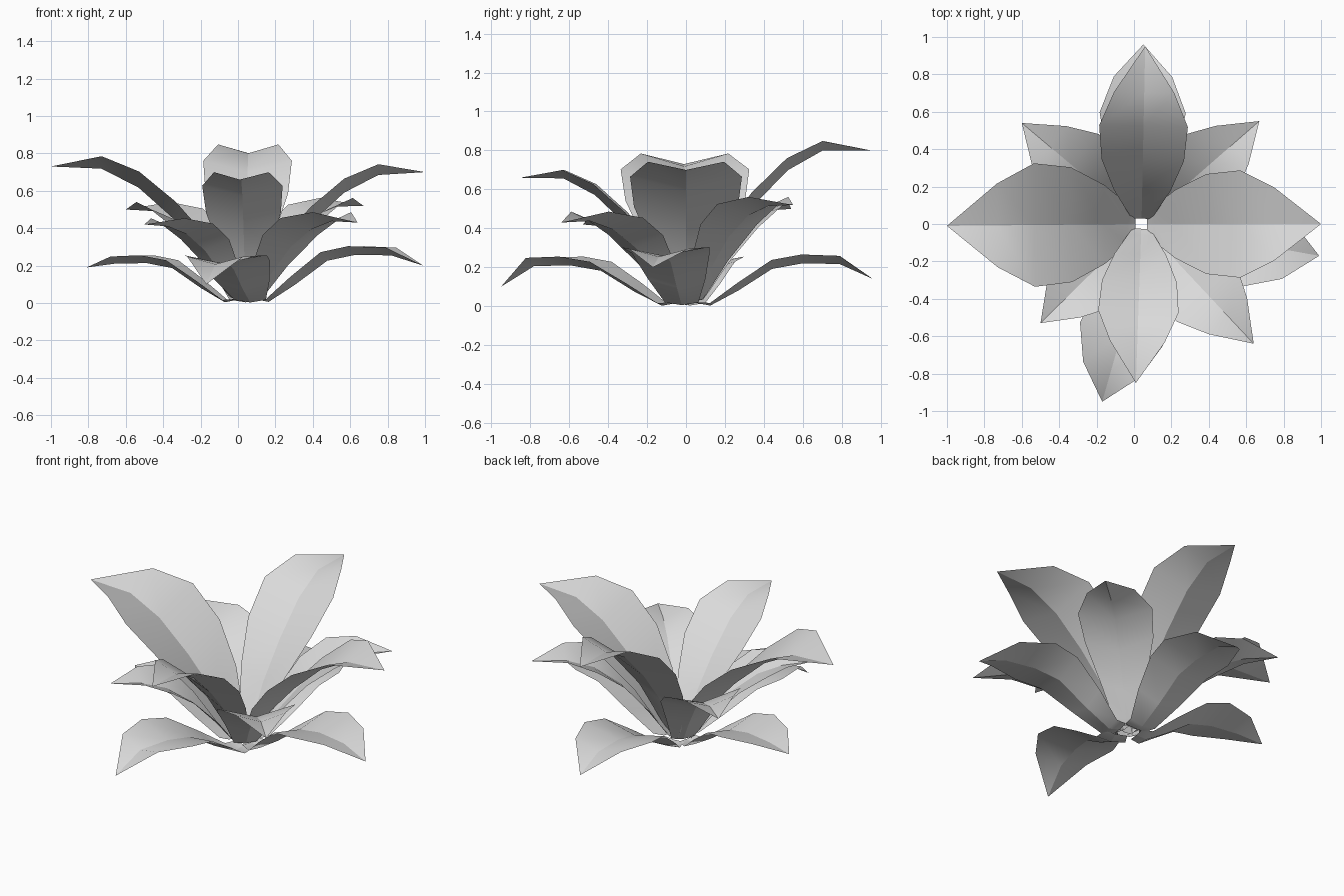
import bpy
import bmesh
from mathutils import Vector

cube = bpy.data.objects.get("Cube")
if cube:
    bpy.data.objects.remove(cube, do_unlink=True)

grey = bpy.data.materials.new("pale_grey")
grey.use_nodes = True
colour = (0.7, 0.7, 0.7, 1)
grey.diffuse_color = colour
grey.node_tree.nodes["Principled BSDF"].inputs["Base Color"].default_value = colour

# Leaf profiles: distance along, edge height, half width, rib drop (fractions)
UPPER = [(0.03, 0.05, 0.22, 0.03), (0.07, 0.14, 0.33, 0.14), (0.19, 0.46, 0.64, 0.28),
         (0.36, 0.73, 0.93, 0.3), (0.55, 0.95, 1, 0.26), (0.74, 1.06, 0.68, 0.20)]
MIDDLE = [(0.07, 0.07, 0.3, 0.05), (0.11, 0.16, 0.37, 0.12), (0.22, 0.45, 0.6, 0.24),
          (0.40, 0.81, 0.92, 0.3), (0.58, 1.01, 1, 0.28), (0.77, 1.08, 0.64, 0.22)]
LOWER = [(0.06, 0.12, 0.3, 0.02), (0.13, 0.1, 0.38, 0.06), (0.28, 0.70, 0.65, 0.18),
         (0.46, 1.36, 0.88, 0.2), (0.62, 1.52, 1, 0.2), (0.82, 1.48, 0.68, 0.18)]


def leaf(name, profile, tip, width, body=None, root_x=0.04):
    """A folded leaf: two strips of faces that meet at a sharp rib and a point."""
    tip = Vector(tip)
    body = body or tip.z
    root = Vector((root_x, 0, 0))
    along = Vector((tip.x, tip.y, 0)) - root
    side = Vector((-along.y, along.x, 0)).normalized() * width
    bm = bmesh.new()
    rows = []
    for s, z, w, drop in profile:
        centre = root + along * s
        centre.z = z * body
        rib = centre.copy()
        rib.z = max(rib.z - drop * width, 0)
        rows.append([bm.verts.new(p) for p in (centre - side * w, rib, centre + side * w)])
    for a, b in zip(rows, rows[1:]):
        for i in (0, 1):
            bm.faces.new((a[i + 1], a[i], b[i], b[i + 1]))
    point = bm.verts.new(tip)
    for i in (0, 1):
        bm.faces.new((rows[-1][i + 1], rows[-1][i], point))
    bm.normal_update()
    if sum(f.normal.z for f in bm.faces) < 0:
        bmesh.ops.reverse_faces(bm, faces=bm.faces)
    # Smooth along the leaf, sharp across the rib
    for face in bm.faces:
        face.smooth = True
    ribs = [row[1] for row in rows] + [point]
    for a, b in zip(ribs, ribs[1:]):
        bm.edges.get((a, b)).smooth = False
    mesh = bpy.data.meshes.new(name)
    bm.to_mesh(mesh)
    bm.free()
    mesh.materials.append(grey)
    bpy.context.collection.objects.link(bpy.data.objects.new(name, mesh))


# Upper tier
leaf("upper_leaf_left", UPPER, (1, 0, 0.70), 0.287)
leaf("upper_leaf_right", UPPER, (-1, -0.01, 0.73), 0.33, body=0.74)
leaf("upper_leaf_back", UPPER, (0.06, 0.95, 0.80), 0.237)
leaf("upper_leaf_front", UPPER, (0.01, -0.85, 0.66), 0.215)

# Middle tier, on the diagonals
leaf("middle_leaf_back_left", MIDDLE, (0.67, 0.55, 0.52), 0.21)
leaf("middle_leaf_back_right", MIDDLE, (-0.60, 0.54, 0.50), 0.22)
leaf("middle_leaf_front_left", MIDDLE, (0.64, -0.64, 0.43), 0.22, body=0.45)
leaf("middle_leaf_front_right", MIDDLE, (-0.50, -0.53, 0.42), 0.2)

# Lower tier, with drooping tips
leaf("lower_leaf_left", LOWER, (0.99, -0.17, 0.20), 0.23)
leaf("lower_leaf_right", LOWER, (-0.81, 0.15, 0.19), 0.21, body=0.168)
leaf("lower_leaf_back", LOWER, (0.05, 0.96, 0.14), 0.23, body=0.175)
leaf("lower_leaf_front", LOWER, (-0.17, -0.95, 0.10), 0.23, body=0.168, root_x=0.1)
